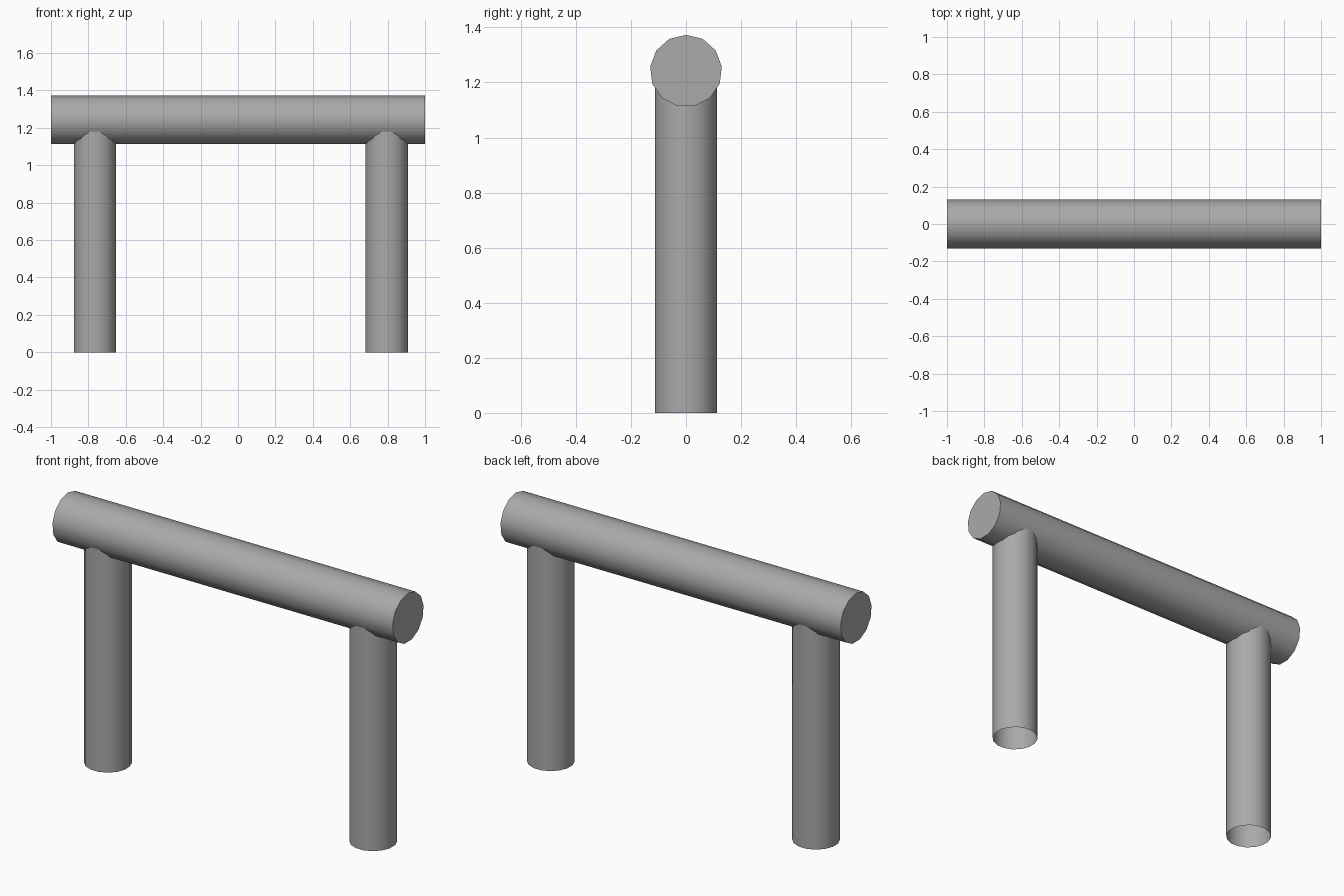
import bpy
import math

cube = bpy.data.objects.get("Cube")
if cube:
    bpy.data.objects.remove(cube, do_unlink=True)

GREY = (0.4, 0.4, 0.4, 1.0)
metal = bpy.data.materials.new("plain grey")
metal.use_nodes = True
metal.diffuse_color = GREY
metal.node_tree.nodes["Principled BSDF"].inputs["Base Color"].default_value = GREY


def tube(name, sides, radius, length, location, rotation, ends):
    bpy.ops.mesh.primitive_cylinder_add(
        vertices=sides, radius=radius, depth=length, end_fill_type=ends,
        location=location, rotation=rotation)
    part = bpy.context.object
    part.name = name
    part.data.materials.append(metal)
    bpy.ops.object.shade_smooth_by_angle(angle=math.radians(40))
    return part


# Horizontal rail with closed ends and one corner of its section on top
tube("top_rail", 13, 0.131, 2.0, (0, 0, 1.242),
     (math.pi / 2, 0, math.pi / 2), 'NGON')

# Open-ended legs that run up into the rail
LEG_TOP = 1.22
for name, x in (("right_leg", -0.765), ("left_leg", 0.795)):
    tube(name, 16, 0.115, LEG_TOP, (x, 0, LEG_TOP / 2),
         (0, 0, math.pi / 16), 'NOTHING')
